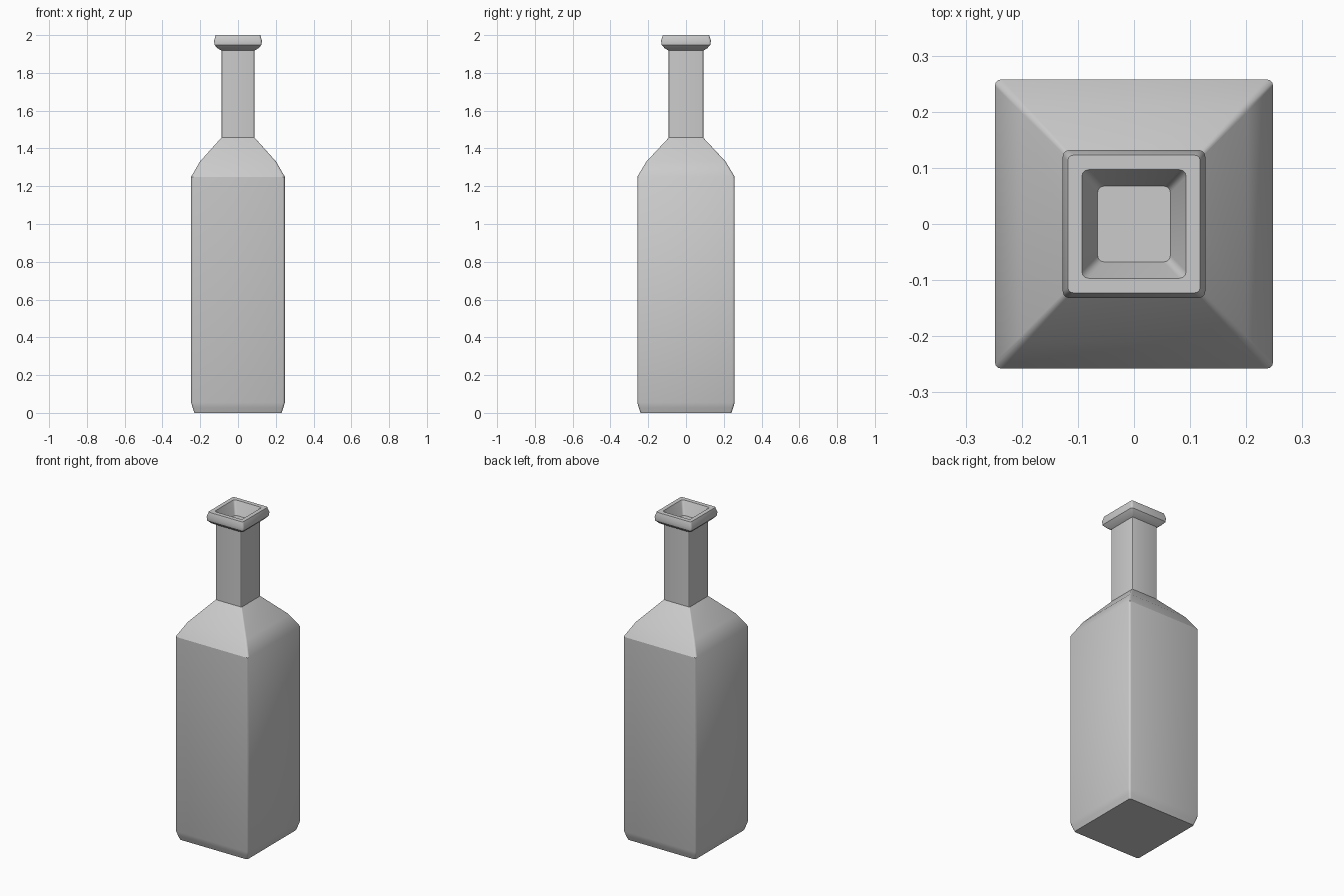
import bpy, bmesh, math

if "Cube" in bpy.data.objects:
    bpy.data.objects.remove(bpy.data.objects["Cube"])

RATIO = 1.04   # depth is slightly larger than width
SEG = 3        # segments per rounded corner


def ring(bm, hx, z, r):
    """Rounded rectangle of verts at height z."""
    hy = hx * RATIO
    verts = []
    for i, (sx, sy) in enumerate([(1, 1), (-1, 1), (-1, -1), (1, -1)]):
        for k in range(SEG + 1):
            a = math.radians(90 * (i + k / SEG))
            verts.append(bm.verts.new((sx * (hx - r) + r * math.cos(a),
                                       sy * (hy - r) + r * math.sin(a), z)))
    return verts


def loft(name, profile):
    """Closed solid through rings given as (half width, height, corner radius)."""
    bm = bmesh.new()
    rings = [ring(bm, *p) for p in profile]
    n = len(rings[0])
    for a, b in zip(rings, rings[1:]):
        for i in range(n):
            j = (i + 1) % n
            bm.faces.new((a[i], a[j], b[j], b[i]))
    bm.faces.new(rings[0][::-1])
    bm.faces.new(rings[-1])
    bmesh.ops.recalc_face_normals(bm, faces=bm.faces)
    mesh = bpy.data.meshes.new(name)
    bm.to_mesh(mesh)
    bm.free()
    obj = bpy.data.objects.new(name, mesh)
    bpy.context.collection.objects.link(obj)
    bpy.context.view_layer.objects.active = obj
    obj.select_set(True)
    bpy.ops.object.shade_smooth_by_angle(angle=math.radians(30))
    obj.select_set(False)
    return obj


# Square bottle: base chamfer, body, shoulder, neck, lip and recessed mouth
loft("bottle", [
    (0.231, 0.0, 0.010),
    (0.240, 0.027, 0.011),
    (0.248, 0.055, 0.012),
    (0.248, 1.25, 0.012),
    (0.202, 1.33, 0.010),
    (0.088, 1.457, 0.005),
    (0.088, 1.918, 0.005),
    (0.108, 1.930, 0.008),
    (0.124, 1.948, 0.010),
    (0.127, 1.970, 0.012),
    (0.118, 2.0, 0.010),
    (0.093, 2.0, 0.012),
    (0.065, 1.922, 0.012),
])
